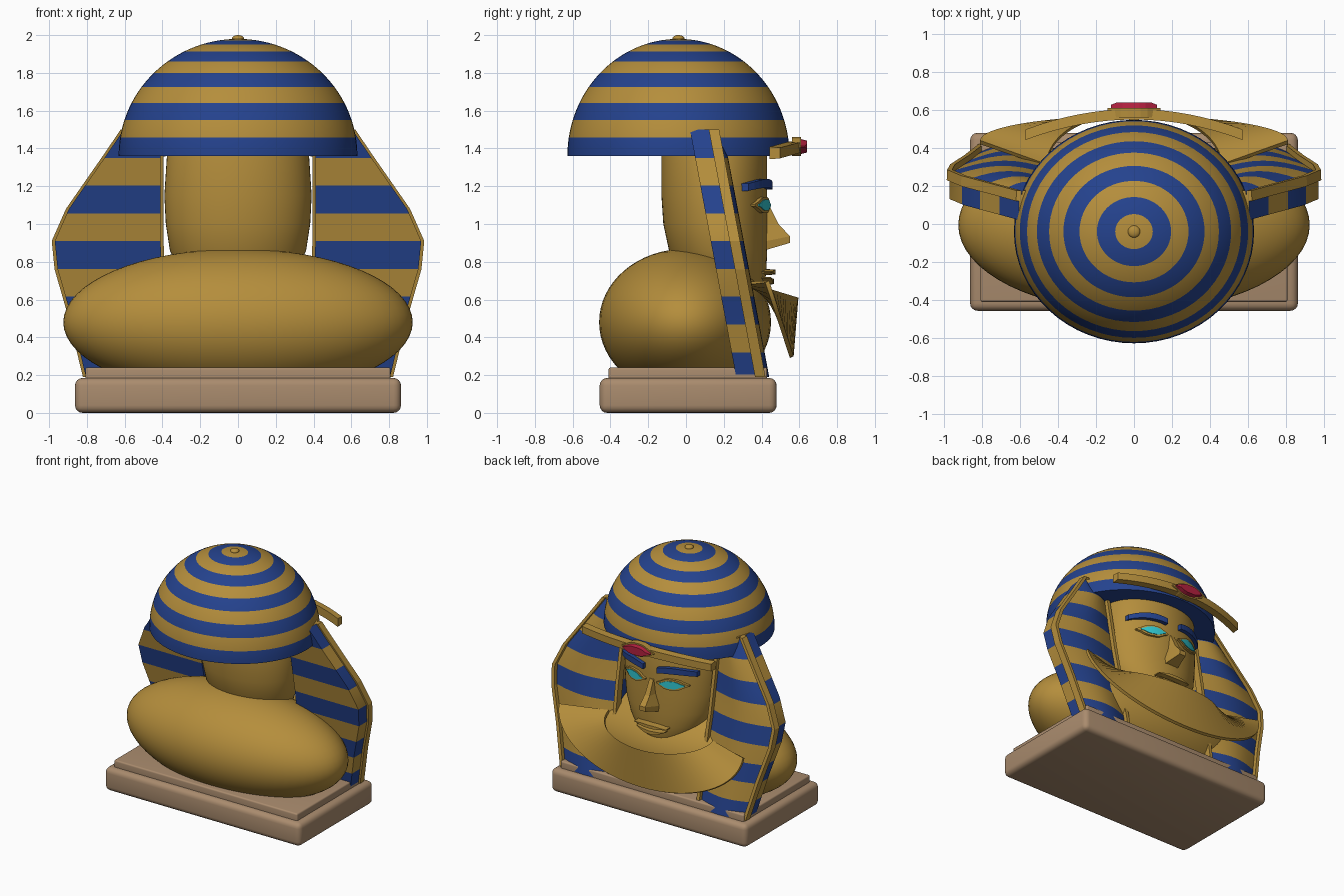
import bpy, bmesh, math
from math import sin, cos, pi, sqrt

if "Cube" in bpy.data.objects:
    bpy.data.objects.remove(bpy.data.objects["Cube"])


def material(name, rgb):
    m = bpy.data.materials.new(name)
    m.diffuse_color = (*rgb, 1)
    m.use_nodes = True
    m.node_tree.nodes["Principled BSDF"].inputs["Base Color"].default_value = m.diffuse_color
    return m


GOLD = material("gold", (0.46, 0.27, 0.045))
BLUE = material("blue", (0.018, 0.055, 0.27))
STONE = material("stone", (0.40, 0.26, 0.155))
RED = material("red", (0.45, 0.015, 0.05))
CYAN = material("cyan", (0.03, 0.58, 0.65))


def finish(name, bm, mats, rule=None, smooth=None):
    bmesh.ops.recalc_face_normals(bm, faces=bm.faces)
    if rule:
        for f in bm.faces:
            f.material_index = rule(f.calc_center_median())
    me = bpy.data.meshes.new(name)
    bm.to_mesh(me)
    bm.free()
    for m in mats:
        me.materials.append(m)
    ob = bpy.data.objects.new(name, me)
    bpy.context.collection.objects.link(ob)
    if smooth:
        bpy.ops.object.select_all(action='DESELECT')
        ob.select_set(True)
        bpy.context.view_layer.objects.active = ob
        bpy.ops.object.shade_smooth_by_angle(angle=math.radians(smooth))
    return ob


def loft(name, rings, mats, rule=None, smooth=None):
    """Skin closed rings of equal point count and cap both ends."""
    bm = bmesh.new()
    vs = [[bm.verts.new(p) for p in r] for r in rings]
    n = len(rings[0])
    for a, b in zip(vs, vs[1:]):
        for i in range(n):
            j = (i + 1) % n
            bm.faces.new((a[i], a[j], b[j], b[i]))
    bm.faces.new(vs[0])
    bm.faces.new(vs[-1])
    return finish(name, bm, mats, rule, smooth)


def oval(cy, z, rx, ry, n=64):
    return [(rx * cos(2 * pi * i / n), cy + ry * sin(2 * pi * i / n), z) for i in range(n)]


def strip(name, x0, x1, zc, h, y0, y1, mat, n=8, side=1, taper=1.0, smooth=None):
    """Bar running along x, with height and depth given by functions of x."""
    rings = []
    for i in range(n + 1):
        x = x0 + (x1 - x0) * i / n
        z, k = zc(x), h(x)
        rings.append([(side * x, y0(x), z - k), (side * x, y1(x), z - k * taper),
                      (side * x, y1(x), z + k * taper), (side * x, y0(x), z + k)])
    return loft(name, rings, [mat], smooth=smooth)


def block(name, x, y0, y1, z0, z1, r):
    bm = bmesh.new()
    bmesh.ops.create_cube(bm, size=1)
    for v in bm.verts:
        v.co = (v.co.x * 2 * x, (y0 + y1) / 2 + v.co.y * (y1 - y0), (z0 + z1) / 2 + v.co.z * (z1 - z0))
    bmesh.ops.bevel(bm, geom=bm.edges[:], offset=r, segments=4, profile=0.5, affect='EDGES')
    finish(name, bm, [STONE], smooth=40)


def ball(name, c, r, mat):
    bm = bmesh.new()
    bmesh.ops.create_uvsphere(bm, u_segments=64, v_segments=32, radius=1)
    for v in bm.verts:
        v.co = [c[i] + v.co[i] * r[i] for i in range(3)]
    finish(name, bm, [mat], smooth=60)


# Plinth and shoulders
block("plinth", 0.863, -0.457, 0.48, 0, 0.185, 0.04)
block("plinth_step", 0.808, -0.41, 0.43, 0.15, 0.24, 0.012)
ball("shoulders", (0, -0.005, 0.48), (0.925, 0.455, 0.388), GOLD)

# Head: z, width ratio, centre y, depth radius
head = [(0.555, 0.12, 0.31, 0.05), (0.565, 0.28, 0.28, 0.10), (0.60, 0.45, 0.255, 0.14),
        (0.66, 0.63, 0.225, 0.19), (0.75, 0.80, 0.195, 0.23), (0.86, 0.925, 0.17, 0.26),
        (1.0, 0.98, 0.155, 0.275), (1.15, 1.0, 0.15, 0.28), (1.36, 0.965, 0.15, 0.28),
        (1.5, 0.85, 0.14, 0.25)]
loft("head", [oval(cy, z, 0.39 * k, ry) for z, k, cy, ry in head], [GOLD], smooth=50)

# Striped headdress dome: ten equal latitude bands
rings = []
for i in range(30):
    a = pi / 2 * i / 30
    rings.append(oval(-0.04, 1.36 + 0.62 * sin(a), 0.632 * cos(a), 0.588 * cos(a)))
rings.append(oval(-0.04, 1.98, 0.004, 0.004))
loft("headdress_dome", rings, [GOLD, BLUE],
     lambda c: 1 if c.z < 1.361 or int(math.asin(min(1, (c.z - 1.36) / 0.62)) / (pi / 20)) % 2 == 0 else 0,
     smooth=50)
ball("finial", (0, -0.04, 1.982), (0.032, 0.032, 0.018), GOLD)

# Side lappets: z, inner x, outer x
outline = [(0.19, 0.39, 0.805), (0.5, 0.40, 0.88), (0.76, 0.405, 0.955), (0.91, 0.41, 0.97),
           (1.08, 0.41, 0.895), (1.36, 0.41, 0.70), (1.5, 0.575, 0.605)]


def span(z):
    for (z0, a0, b0), (z1, a1, b1) in zip(outline, outline[1:]):
        if z <= z1 + 1e-6:
            t = (z - z0) / (z1 - z0)
            return a0 + (a1 - a0) * t, b0 + (b1 - b0) * t
    return outline[-1][1:]


def back_y(z):
    return 0.03 + (1.45 - z) * 0.187


levels = sorted([o[0] for o in outline] + [0.027 + 0.147 * k for k in range(2, 11)])
levels = [z for z in levels if z < 1.49] + [1.5]
for s, tag in ((1, "right"), (-1, "left")):
    rings = []
    for z in levels:
        a, b = span(z)
        y = back_y(z)
        bulge = 0.055 * min(1, (b - a) / 0.3)
        ring = [(s * a, y, z), (s * b, y, z)]
        ring += [(s * (b + (a - b) * i / 10), y + 0.12 + bulge * sin(pi * i / 10), z) for i in range(11)]
        rings.append(ring)
    loft("lappet_" + tag, rings, [GOLD, BLUE],
         lambda c: int((c.z - 0.027) / 0.147) % 2, smooth=35)
    for edge, col in (("inner", 0), ("outer", 1)):
        rings = []
        for z, *_ in outline:
            x = span(z)[col]
            y = back_y(z) + 0.10
            rings.append([(s * (x - 0.016), y, z), (s * (x + 0.016), y, z),
                          (s * (x + 0.013), y + 0.055, z), (s * (x - 0.013), y + 0.055, z)])
        loft(f"lappet_{edge}_trim_{tag}", rings, [GOLD])

# Broad collar: curved half ring in front of the chest
rings = []
for i in range(41):
    c, k = cos(pi * i / 40), sin(pi * i / 40)
    p = (0.46 * c, 0.30 + 0.28 * k, 0.675 - 0.085 * k)
    q = (0.81 * c, 0.42 + 0.13 * k, 0.69 - 0.40 * k)
    rings.append([p, q, (q[0], q[1] + 0.02, q[2] + 0.01), (p[0], p[1] + 0.015, p[2] + 0.02)])
loft("collar", rings, [GOLD], smooth=35)

# Brow band with gem
band_y = lambda x: 0.58 - 0.33 * x * x
strip("brow_band", -0.57, 0.57, lambda x: 1.405 - 0.09 * x * x, lambda x: 0.033,
      lambda x: band_y(x) - 0.03, lambda x: band_y(x) + 0.025, GOLD, 16, taper=0.85, smooth=35)
lens = lambda c, w, h: (lambda x: max(0.004, h * min(1, 1.6 * (1 - abs(x - c) / w))))
strip("gem_mount", -0.14, 0.14, lambda x: 1.41, lens(0, 0.14, 0.05),
      lambda x: 0.56, lambda x: 0.61, GOLD)
strip("gem", -0.12, 0.12, lambda x: 1.41, lens(0, 0.12, 0.042),
      lambda x: 0.60, lambda x: 0.64 - 0.012 * (abs(x) > 0.1), RED, taper=0.75)


# Face details follow the curve of the face
def face(off):
    return lambda x: 0.15 + 0.282 * sqrt(max(0, 1 - (x / 0.39) ** 2)) + off


for s, tag in ((1, "right"), (-1, "left")):
    strip("brow_" + tag, 0.06, 0.33, lambda x: 1.215 - 0.9 * (x - 0.18) ** 2,
          lambda x: 0.024 - 0.03 * abs(x - 0.17), face(-0.02), face(0.03), BLUE, side=s)
    strip("eye_rim_" + tag, 0.05, 0.28, lambda x: 1.10, lens(0.165, 0.115, 0.042),
          face(-0.02), face(0.018), GOLD, side=s)
    strip("eye_" + tag, 0.075, 0.255, lambda x: 1.10, lens(0.165, 0.09, 0.029),
          face(0.014), face(0.023), CYAN, side=s)

# Nose: wedge widening to the tip
loft("nose", [[(-w, 0.38, z), (w, 0.38, z), (w * k, y, zt), (-w * k, y, zt)]
              for z, zt, w, k, y in ((1.12, 1.11, 0.028, 0.6, 0.435), (1.0, 1.0, 0.042, 0.5, 0.49),
                                     (0.90, 0.935, 0.075, 0.35, 0.55), (0.85, 0.90, 0.068, 0.4, 0.55))],
     [GOLD])

# Lips
lip_y = lambda off: (lambda x: 0.43 - 1.1 * x * x + off)
strip("upper_lip", -0.14, 0.14, lambda x: 0.745 + 0.3 * abs(x) * (0.14 - abs(x)),
      lens(0, 0.14, 0.02), lip_y(-0.05), lip_y(0.045), GOLD, taper=0.6)
strip("lower_lip", -0.12, 0.12, lambda x: 0.695 + 1.5 * x * x,
      lens(0, 0.12, 0.022), lip_y(-0.05), lip_y(0.035), GOLD, taper=0.6)
